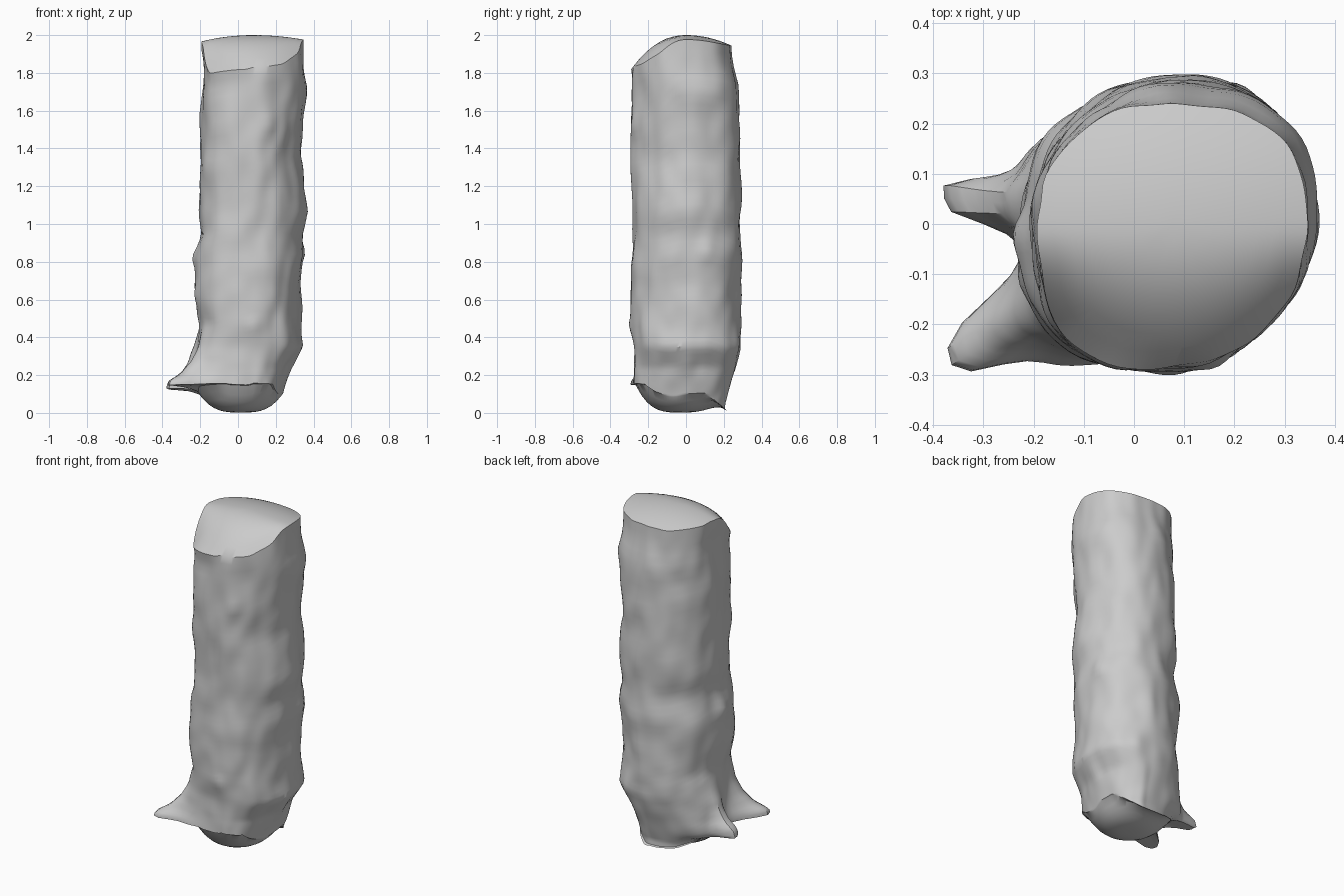
import bpy, bmesh, math
from mathutils import Vector, noise

cube = bpy.data.objects.get("Cube")
if cube:
    bpy.data.objects.remove(cube)

SEGMENTS, ROWS, CAP_RINGS = 96, 56, 8

# Trunk extents: height, left x, right x, front y, back y
PROFILE = [
    (0.05, -0.21, 0.23, -0.26, 0.20), (0.14, -0.225, 0.25, -0.28, 0.23),
    (0.24, -0.22, 0.275, -0.275, 0.265), (0.35, -0.215, 0.345, -0.275, 0.295),
    (0.48, -0.205, 0.335, -0.29, 0.285), (0.68, -0.225, 0.325, -0.285, 0.29),
    (0.82, -0.23, 0.35, -0.285, 0.295), (0.95, -0.195, 0.335, -0.285, 0.285),
    (1.07, -0.21, 0.36, -0.285, 0.29), (1.35, -0.2, 0.335, -0.29, 0.285),
    (1.58, -0.2, 0.35, -0.285, 0.28), (1.72, -0.185, 0.365, -0.28, 0.285),
    (1.83, -0.18, 0.35, -0.29, 0.26), (1.95, -0.20, 0.35, -0.29, 0.245),
]
# Root spurs and the broad webs behind them: angle in degrees, reach, angular width
SPURS = [(172, 0.13, 8.5), (212, 0.155, 8.5)]
WEBS = [(154, 0.045, 20), (223, 0.055, 17)]
SPUR_SHAPE = [(0.09, 0), (0.11, 0.7), (0.13, 1), (0.17, 0.95), (0.21, 0.55),
              (0.27, 0.27), (0.35, 0.1), (0.46, 0)]
# Small bark knots: angle, height, depth
KNOTS = [(270, 0.46, 0.015), (290, 1.52, 0.012), (20, 0.85, 0.018),
         (0, 0.25, 0.012), (185, 0.83, 0.02), (200, 0.62, 0.015)]


def sample(table, z):
    """Interpolate the rows of a table at height z."""
    if z <= table[0][0]:
        return table[0][1:]
    for a, b in zip(table, table[1:]):
        if z <= b[0]:
            t = (z - a[0]) / (b[0] - a[0])
            return [p + (q - p) * t for p, q in zip(a[1:], b[1:])]
    return table[-1][1:]


def bump(angle, at, width):
    gap = (angle - at + 180) % 360 - 180
    return math.exp(-(gap / width) ** 2)


def outline(angle, z):
    """Horizontal position of the bark at an angle and height."""
    left, right, front, back = sample(PROFILE, z)
    c, s = math.cos(math.radians(angle)), math.sin(math.radians(angle))
    rx = right - 0.08 if c > 0 else 0.08 - left
    ry = back if s > 0 else -front
    # The front left is squarer than the other quarters, the front right flatter
    if c < 0:
        power = 2.8 if s < 0 else 2
    else:
        power = 1.88 if s < 0 else 2.4
    k = (abs(c) ** power + abs(s) ** power) ** (-1 / power)
    where = Vector((c * 1.6, s * 1.6, z * 4))
    extra = 0.014 * noise.noise(where) + 0.009 * noise.noise(where * 2)
    shape = sample(SPUR_SHAPE, z)[0]
    for at, reach, width in SPURS:
        extra += reach * shape * min(1, 1.2 * bump(angle, at, width))
    for at, reach, width in WEBS:
        extra += reach * math.sqrt(shape) * bump(angle, at, width)
    for at, height, depth in KNOTS:
        extra += depth * bump(angle, at, 9) * math.exp(-((z - height) / 0.05) ** 2)
    return 0.08 + c * (rx * k + extra), s * (ry * k + extra)


def top_height(x, y):
    across = (x - 0.08) / 0.3
    if y < 0:
        chord = 0.29 * math.sqrt(max(0.2, 1 - 0.8 * across ** 2))
        drop = 0.18 * min(1, -y / chord) ** 2.2
    else:
        drop = 0.06 * (y / 0.25) ** 2
    return 2 - drop - (0.04 if across < 0 else 0.03) * across ** 2


def bottom_height(x, y):
    rim = 0.125 - 0.1 * y - 2 * max(0, y) ** 2
    reach = min(1, math.hypot(x - 0.015, y + 0.03) / 0.24)
    return 0.002 + rim * reach ** 3.2


bm = bmesh.new()
angles = [360 * i / SEGMENTS for i in range(SEGMENTS)]


def bridge(lower, upper):
    for i in range(SEGMENTS):
        j = (i + 1) % SEGMENTS
        bm.faces.new((lower[i], lower[j], upper[j], upper[i]))


# Bark wall between the slanted bottom and top rims
low = [bottom_height(*outline(a, 0.08)) for a in angles]
high = [top_height(*outline(a, 1.92)) for a in angles]
rings = []
for r in range(ROWS + 1):
    t = (r / ROWS) ** 1.5
    ring = []
    for a, z0, z1 in zip(angles, low, high):
        z = z0 + (z1 - z0) * t
        x, y = outline(a, 0.08 if r == 0 else 1.92 if r == ROWS else z)
        ring.append(bm.verts.new((x, y, z)))
    rings.append(ring)
for lower, upper in zip(rings, rings[1:]):
    bridge(lower, upper)


# Cut ends, domed by their height rule
def cap(rim, height, centre, flip):
    outer = rim
    for k in range(CAP_RINGS - 1, 0, -1):
        inner = []
        for v in rim:
            x, y = Vector(centre).lerp(v.co.xy, k / CAP_RINGS)
            inner.append(bm.verts.new((x, y, height(x, y))))
        bridge(*((inner, outer) if flip else (outer, inner)))
        outer = inner
    tip = bm.verts.new((*centre, height(*centre)))
    for i in range(SEGMENTS):
        bm.faces.new((outer[i], outer[(i + 1) % SEGMENTS], tip))


cap(rings[-1], top_height, (0.08, 0), False)
cap(rings[0], bottom_height, (0.015, -0.03), True)
bmesh.ops.recalc_face_normals(bm, faces=bm.faces)

mesh = bpy.data.meshes.new("log")
bm.to_mesh(mesh)
bm.free()
log = bpy.data.objects.new("log", mesh)
bpy.context.collection.objects.link(log)

# Plain grey surface
grey = bpy.data.materials.new("plain grey")
grey.use_nodes = True
colour = (0.6, 0.6, 0.6, 1)
grey.diffuse_color = colour
grey.node_tree.nodes["Principled BSDF"].inputs["Base Color"].default_value = colour
mesh.materials.append(grey)

bpy.ops.object.select_all(action="DESELECT")
log.select_set(True)
bpy.context.view_layer.objects.active = log
bpy.ops.object.shade_smooth_by_angle(angle=math.radians(33))
